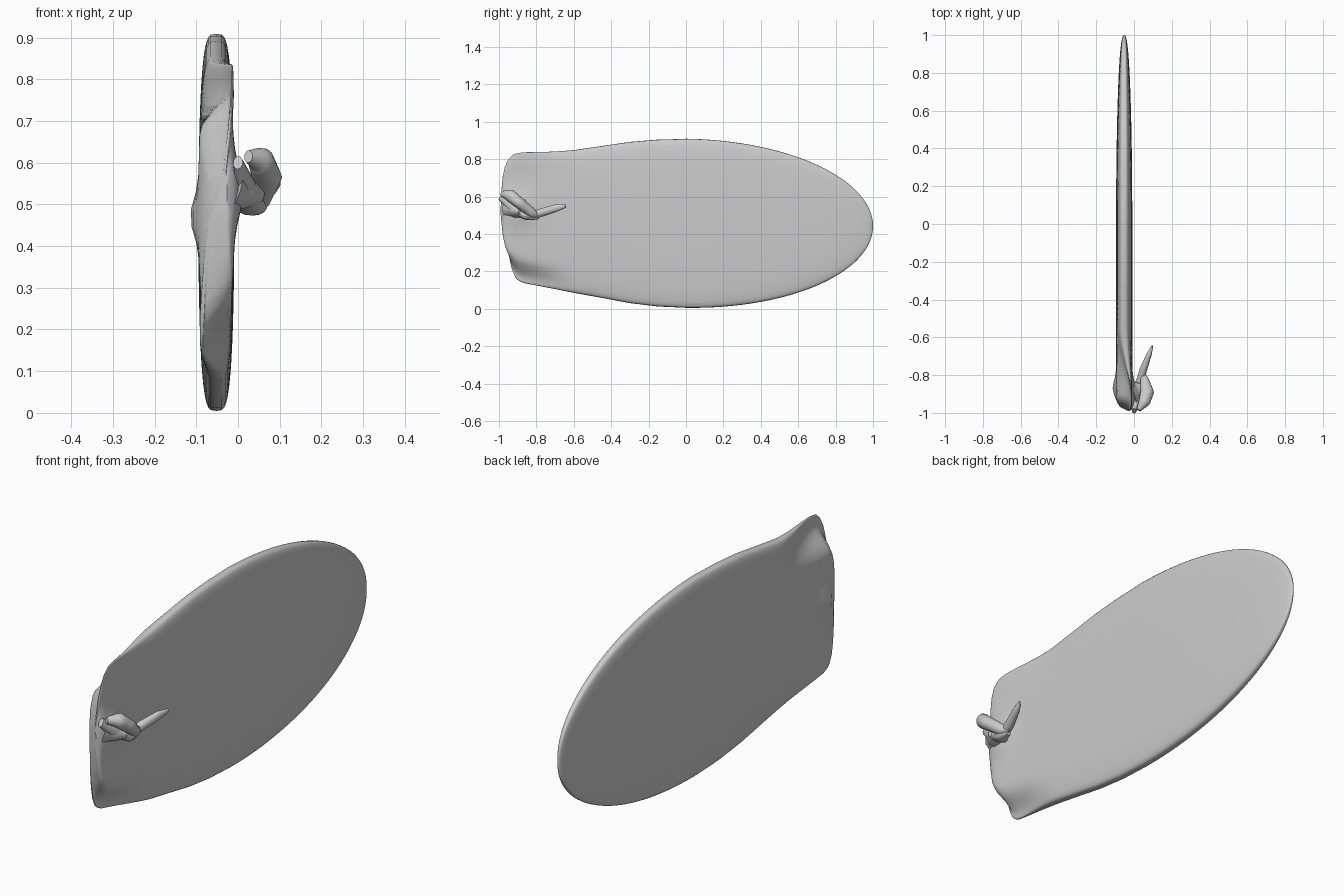
import bpy, bmesh, math
from mathutils import Vector

cube = bpy.data.objects.get("Cube")
if cube:
    bpy.data.objects.remove(cube, do_unlink=True)

grey = bpy.data.materials.new("plain_grey")
grey.use_nodes = True
grey.diffuse_color = (0.6, 0.6, 0.6, 1)
grey.node_tree.nodes["Principled BSDF"].inputs["Base Color"].default_value = (0.6, 0.6, 0.6, 1)


def smoothstep(a, b, v):
    t = min(max((v - a) / (b - a), 0), 1)
    return t * t * (3 - 2 * t)


def signed_pow(v, e):
    return math.copysign(abs(v) ** e, v)


def loft(name, rings):
    """Skin a list of equal-length point rings and cap both ends."""
    bm = bmesh.new()
    rows = [[bm.verts.new(p) for p in ring] for ring in rings]
    n = len(rows[0])
    for a, b in zip(rows, rows[1:]):
        for i in range(n):
            j = (i + 1) % n
            bm.faces.new((a[i], a[j], b[j], b[i]))
    bm.faces.new(rows[0])
    bm.faces.new(rows[-1])
    bmesh.ops.recalc_face_normals(bm, faces=bm.faces)
    mesh = bpy.data.meshes.new(name)
    bm.to_mesh(mesh)
    bm.free()
    obj = bpy.data.objects.new(name, mesh)
    bpy.context.collection.objects.link(obj)
    mesh.materials.append(grey)
    bpy.ops.object.select_all(action='DESELECT')
    obj.select_set(True)
    bpy.context.view_layer.objects.active = obj
    bpy.ops.object.shade_smooth_by_angle(angle=math.radians(50))
    return obj


# Front half outline: y, bottom z, top z, thickness factor
OUTLINE = [(-1, .46, .59, .5), (-.985, .33, .70, .8), (-.97, .25, .76, .92),
           (-.95, .2, .80, 1), (-.92, .165, .827, 1), (-.88, .14, .836, 1),
           (-.7, .105, .84, 1), (-.6, .085, .848, 1), (-.45, .058, .87, 1),
           (-.3, .03, .892, 1), (-.15, .012, .904, 1), (0, .005, .908, 1)]


def section(y):
    """Bottom, top and half thickness of the body at y."""
    if y >= 0:
        r = math.sqrt(max(1 - y * y, 0.0001))
        mid = .457 - .015 * y
        return mid - .452 * r, mid + .452 * r, .043 * r ** .8
    for a, b in zip(OUTLINE, OUTLINE[1:]):
        if y <= b[0]:
            t = (y - a[0]) / (b[0] - a[0])
            lo, hi, k = (a[i] + t * (b[i] - a[i]) for i in (1, 2, 3))
            return lo, hi, .043 * k


def body_ring(y, n=64):
    lo, hi, thick = section(y)
    mid, half = (lo + hi) / 2, (hi - lo) / 2
    pinch = smoothstep(-.55, -.93, y)
    ring = []
    for i in range(n):
        a = math.tau * i / n
        c, s = math.cos(a), math.sin(a)
        x = thick * signed_pow(c, .5)
        z = mid + half * signed_pow(s, .9)
        # Corners thin out: the top to the left side, the bottom to the right
        x += pinch * smoothstep(.5, .85, s) * (thick - x) * .9
        x -= pinch * smoothstep(.6, .95, -s) * (thick + x) * .8
        # Slanted front end
        slant = smoothstep(-.88, -1, y) * (.04 - x) * .5
        # Swellings at the limb root and on the opposite side
        if c > 0:
            x += .022 * math.exp(-((y + .9) ** 2 + (z - .53) ** 2) / .006)
        else:
            x -= .02 * math.exp(-((y + .87) ** 2 + (z - .47) ** 2) / .003)
        ring.append((x - .052, y + slant, z))
    return ring


stations = [o[0] for o in OUTLINE if o[0] < -.9]
stations += [-.9 + .03 * i for i in range(30)]
stations += [math.sin(math.pi / 2 * i / 36) for i in range(37)]
loft("body", [body_ring(y) for y in stations])


def limb(name, path, n=12, steps=5):
    """Tapered tube; path holds (point, sideways radius, upright radius)."""
    dense = []
    for a, b in zip(path, path[1:]):
        for k in range(steps):
            t = k / steps
            dense.append((Vector(a[0]).lerp(Vector(b[0]), t),
                          a[1] + (b[1] - a[1]) * t, a[2] + (b[2] - a[2]) * t))
    dense.append((Vector(path[-1][0]), path[-1][1], path[-1][2]))
    rings = []
    for k, (p, ru, rv) in enumerate(dense):
        d = (dense[min(k + 1, len(dense) - 1)][0] - dense[max(k - 1, 0)][0]).normalized()
        ref = Vector((1, 0, 0)) if abs(d.x) < .8 else Vector((0, 1, 0))
        u = (ref - d * ref.dot(d)).normalized()
        v = d.cross(u)
        rings.append([p + u * ru * math.cos(math.tau * i / n) + v * rv * math.sin(math.tau * i / n)
                      for i in range(n)])
    return loft(name, rings)


# Small limb on the left side near the front end
limb("limb_root", [((-.02, -.9, .54), .09, .07), ((.01, -.89, .53), .06, .045),
                   ((.05, -.87, .52), .03, .02)])
limb("limb_palm", [((.025, -.985, .615), .012, .015), ((.055, -.94, .605), .032, .033),
                   ((.07, -.89, .565), .036, .03), ((.055, -.82, .51), .022, .025),
                   ((.045, -.78, .495), .006, .008)])
limb("limb_lower_fold", [((.0, -.99, .6), .012, .02), ((.02, -.92, .54), .025, .03),
                         ((.035, -.85, .49), .035, .018), ((.04, -.79, .485), .012, .008)])
limb("limb_finger", [((.03, -.84, .495), .02, .018), ((.05, -.77, .515), .02, .022),
                     ((.08, -.69, .54), .014, .02), ((.097, -.645, .55), .005, .01)])
